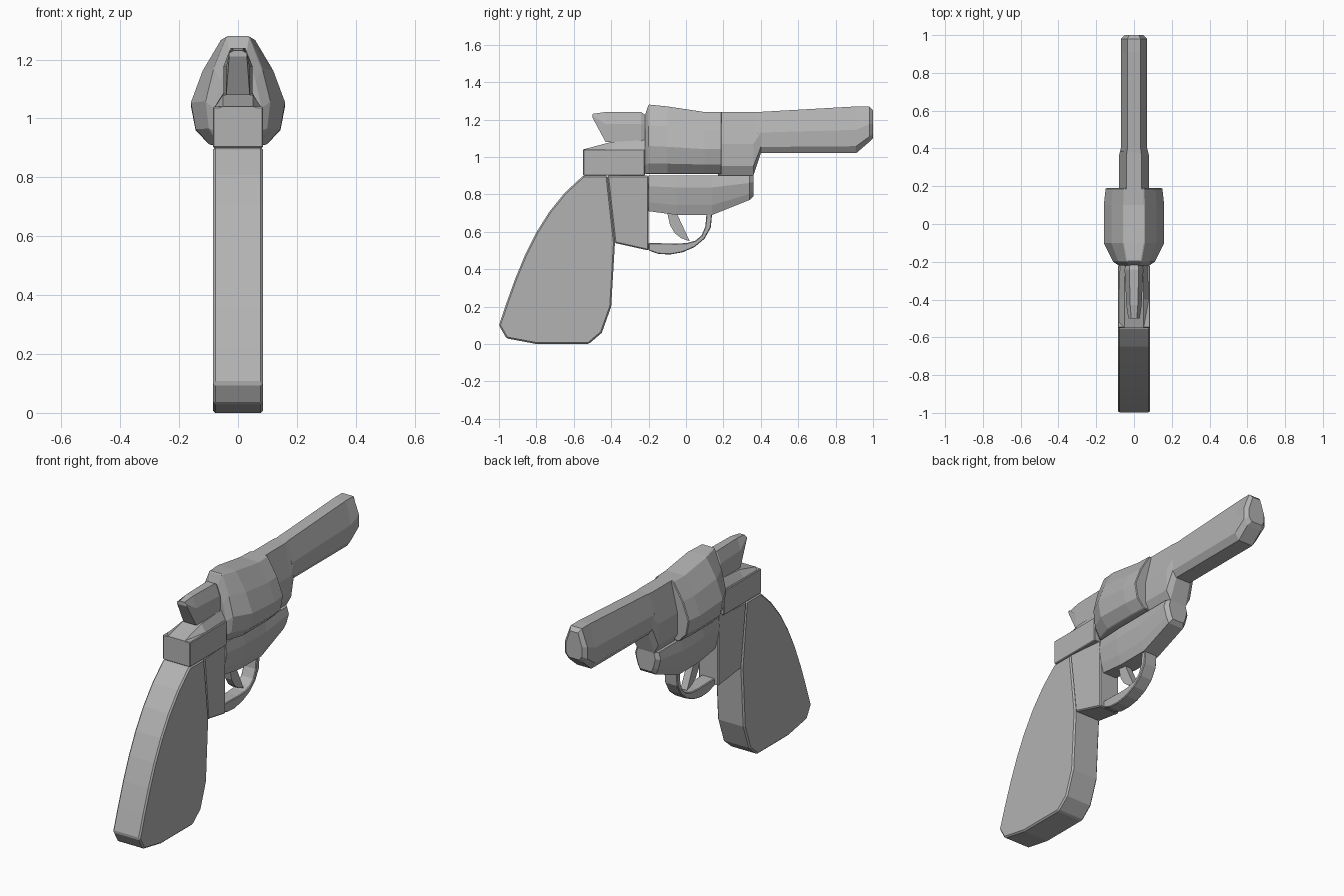
import bpy, bmesh
from mathutils import Vector
from mathutils.geometry import interpolate_bezier

default_cube = bpy.data.objects.get("Cube")
if default_cube:
    bpy.data.objects.remove(default_cube, do_unlink=True)

# One plain grey for every part
grey = bpy.data.materials.new("plain grey")
grey.use_nodes = True
grey.diffuse_color = (0.45, 0.45, 0.45, 1)
shader = grey.node_tree.nodes["Principled BSDF"]
shader.inputs["Base Color"].default_value = grey.diffuse_color


def bridge(name, rings, bevel):
    """Skin matching closed rings, cap both ends and soften the edges."""
    bm = bmesh.new()
    loops = [[bm.verts.new(point) for point in ring] for ring in rings]
    for near, far in zip(loops, loops[1:]):
        for i in range(len(near)):
            bm.faces.new((near[i - 1], near[i], far[i], far[i - 1]))
    bm.faces.new(loops[0])
    bm.faces.new(loops[-1])
    bmesh.ops.recalc_face_normals(bm, faces=bm.faces)
    mesh = bpy.data.meshes.new(name)
    bm.to_mesh(mesh)
    bm.free()
    mesh.materials.append(grey)
    obj = bpy.data.objects.new(name, mesh)
    bpy.context.collection.objects.link(obj)
    if bevel:
        modifier = obj.modifiers.new("soft edges", "BEVEL")
        modifier.width = bevel
        modifier.segments = 1
        modifier.angle_limit = 0.7


def slab(name, outline, width, taper=0, bevel=0):
    """Mirror a side outline of (y, z) points; thickness may taper along y."""
    start = min(y for y, z in outline)
    rings = []
    for side in (-1, 1):
        rings.append([(side * (width - taper * (y - start)), y, z)
                      for y, z in outline])
    bridge(name, rings, bevel)


def loft(name, section, stations, bevel=0):
    """Fit a half section, in fractions, to stations (y, bottom, top, width)."""
    rings = []
    for y, bottom, top, width in stations:
        half = [(width * across, y, bottom + (top - bottom) * up)
                for across, up in section]
        mirrored = [(-x, y, z) for x, y, z in reversed(half)]
        rings.append(half + mirrored)
    bridge(name, rings, bevel)


def curve(start, handle_a, handle_b, end, count):
    """Points along a side-view Bezier curve."""
    points = [Vector(p).to_3d() for p in (start, handle_a, handle_b, end)]
    return [tuple(p.xy) for p in interpolate_bezier(*points, count)]


# Half sections as (fraction of width, fraction of height), top to bottom
DRUM = [(.35, 1), (.75, .7), (1, .4), (.9, .15), (.6, 0)]
TUBE = [(.5, 1), (1, .5), (1, .15), (.65, 0)]
KEEL = [(.85, 1), (1, .7), (.8, .25), (.6, 0)]
WEDGE = [(.5, 1), (1, .6), (1, 0)]
RIDGE = [(.6, 1), (1, 0)]

GRIP_WIDTH = 0.085
FRAME_TOP = 0.9
BARREL_BASE = 1.02

# Curved grip with a chamfered butt
grip_back = curve((-.55, FRAME_TOP), (-.8, .7), (-.9, .4), (-1, .1), count=8)
grip_butt = [(-.96, .03), (-.8, 0), (-.52, 0), (-.45, .06)]
grip_front = [(-.4, .2), (-.38, .54), (-.42, FRAME_TOP)]
slab("grip", grip_back + grip_butt + grip_front, GRIP_WIDTH, bevel=0.008)

# Tapered frame between grip and trigger
slab("rear_frame", [(-.42, FRAME_TOP), (-.2, FRAME_TOP), (-.2, .5), (-.38, .54)],
     GRIP_WIDTH, taper=0.1, bevel=0.006)

# Block carrying the hammer, with a sloping ridge on top
slab("hammer_block", [(-.55, FRAME_TOP), (-.55, 1.04), (-.22, 1.04), (-.22, FRAME_TOP)],
     GRIP_WIDTH, bevel=0.004)
loft("block_ridge", RIDGE, [
    (-.55, 1.03, 1.04, GRIP_WIDTH),
    (-.4, 1.03, 1.08, GRIP_WIDTH),
    (-.22, 1.03, 1.09, 0.08)])

# Hammer with overhanging spur
loft("hammer", WEDGE, [
    (-.5, 1.21, 1.23, 0.03),
    (-.43, 1.08, 1.24, 0.04),
    (-.24, 1.08, 1.24, 0.05),
    (-.21, 1.08, 1.22, 0.04)])

# Faceted cylinder, widest in the middle
loft("cylinder", DRUM, [
    (-.22, .91, 1.22, 0.08),
    (-.2, .91, 1.28, 0.11),
    (-.1, .91, 1.27, 0.16),
    (.1, .91, 1.24, 0.16),
    (.19, .91, 1.24, 0.15)], bevel=0.004)

# Frame in front of the cylinder
loft("front_frame", TUBE, [
    (.17, FRAME_TOP, 1.24, 0.08),
    (.36, FRAME_TOP, 1.24, 0.08),
    (.4, BARREL_BASE, 1.24, 0.07)])

# Barrel with chamfered muzzle
loft("barrel", TUBE, [
    (.38, BARREL_BASE, 1.24, 0.07),
    (.91, BARREL_BASE, 1.27, 0.07),
    (.98, 1.08, 1.27, 0.07),
    (1, 1.1, 1.25, 0.05)])

# Frame under the cylinder
loft("lower_frame", KEEL, [
    (-.2, .71, FRAME_TOP, 0.07),
    (-.05, .69, FRAME_TOP, 0.08),
    (.14, .69, FRAME_TOP, 0.08),
    (.34, .77, FRAME_TOP, 0.08),
    (.36, .79, FRAME_TOP, 0.06)])

# Trigger guard, swept between an outer and an inner curve
guard_outer = curve((-.2, .5), (-.1, .44), (.16, .5), (.14, .7), count=8)
guard_inner = curve((.11, .7), (.11, .5), (0, .54), (-.2, .54), count=8)
slab("trigger_guard", guard_outer + guard_inner, 0.04, bevel=0.004)

# Curved trigger
trigger_front = curve((-.1, .7), (-.09, .6), (-.04, .56), (.02, .55), count=5)
slab("trigger", trigger_front + [(-.05, .7)], 0.02)
